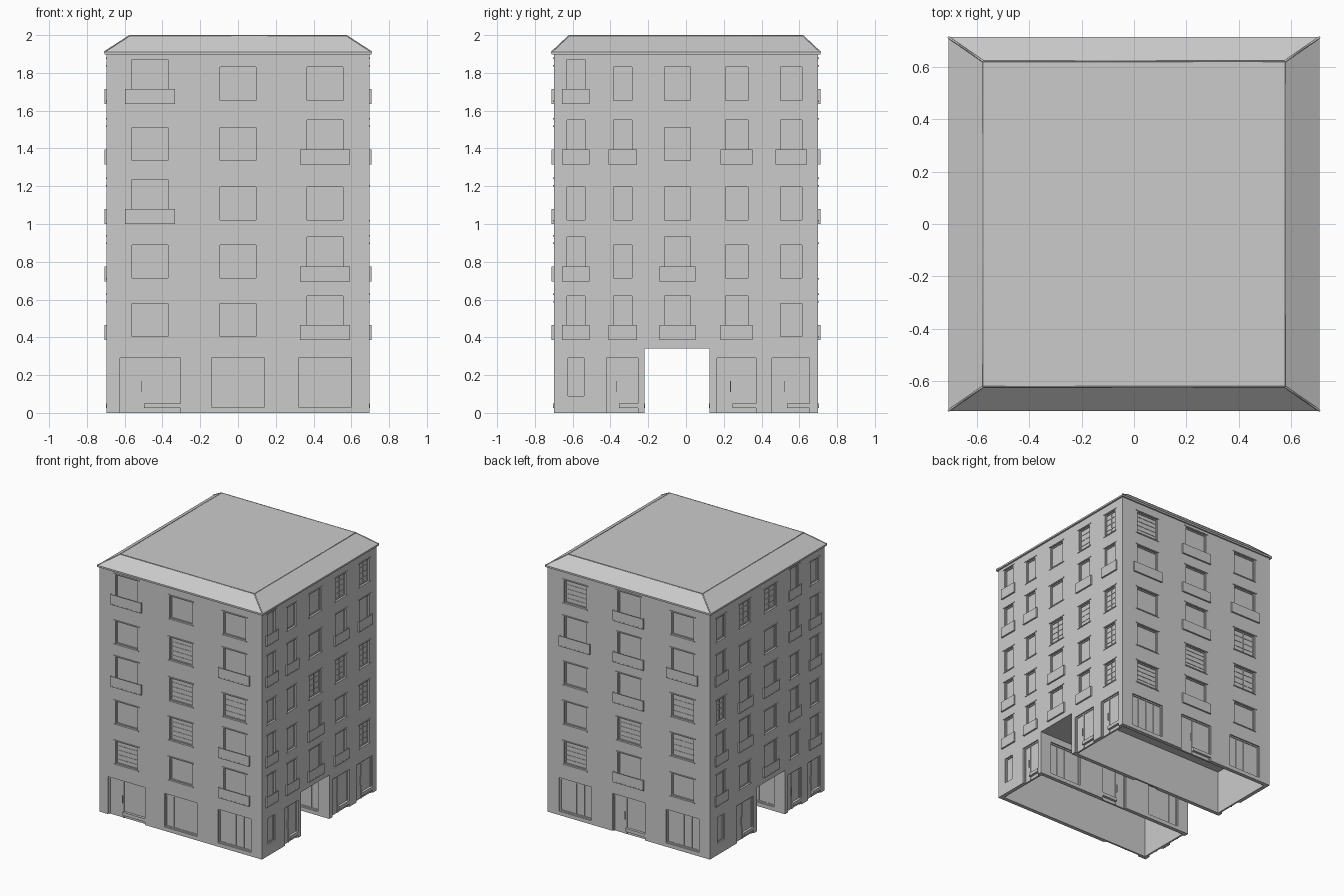
import bpy, bmesh
from mathutils import Vector

if "Cube" in bpy.data.objects:
    bpy.data.objects.remove(bpy.data.objects["Cube"])

X, Y, EAVE = 0.695, 0.70, 1.90
PY0, PY1, PZ = -0.22, 0.125, 0.34          # passage through the ground floor
REC = 0.016                                # depth of recesses

# wall planes: (normal axis, outward sign, offset)
SIDES = {'front': (1, -1, -Y), 'back': (1, 1, Y), 'right': (0, 1, X), 'left': (0, -1, -X),
         'pass_a': (1, 1, PY0), 'pass_b': (1, -1, PY1)}
parts = {}


def box(part, lo, hi):
    parts.setdefault(part, []).append((Vector(lo), Vector(hi)))


def wall_box(part, side, u0, u1, z0, z1, d0, d1):
    axis, sign, off = SIDES[side]
    a, b = sorted((off + sign * d0, off + sign * d1))
    if axis == 1:
        box(part, (u0, a, z0), (u1, b, z1))
    else:
        box(part, (a, u0, z0), (b, u1, z1))


def build(name, boxes):
    bm = bmesh.new()
    for lo, hi in boxes:
        c, s = (lo + hi) / 2, hi - lo
        for v in bmesh.ops.create_cube(bm, size=1)['verts']:
            v.co = Vector(v.co[i] * s[i] + c[i] for i in range(3))
    me = bpy.data.meshes.new(name)
    bm.to_mesh(me)
    bm.free()
    ob = bpy.data.objects.new(name, me)
    bpy.context.collection.objects.link(ob)
    return ob


def cut(ob, name):
    cutter = build(name, parts.pop(name))
    cutter.hide_render = True
    m = ob.modifiers.new('cut', 'BOOLEAN')
    m.operation, m.solver, m.object = 'DIFFERENCE', 'EXACT', cutter
    bpy.context.view_layer.objects.active = ob
    bpy.ops.object.modifier_apply(modifier=m.name)
    bpy.data.objects.remove(cutter)


def opening(side, u0, u1, z0, z1, part, t=0.008):
    """Recess in the wall with a thin frame inside it."""
    wall_box('openings', side, u0, u1, z0 if z0 > 0 else -0.05, z1, -REC, 0.02)
    b, f = -REC - 0.002, -REC + 0.006
    wall_box(part, side, u0, u0 + t, z0, z1, b, f)
    wall_box(part, side, u1 - t, u1, z0, z1, b, f)
    wall_box(part, side, u0 + t, u1 - t, z1 - t, z1, b, f)
    if z0 > 0:
        wall_box(part, side, u0 + t, u1 - t, z0, z0 + t, b, f)


def bars(part, side, u0, u1, z0, z1, nv, nh, t=0.005):
    """Evenly spaced glazing bars."""
    b, f = -REC - 0.002, -REC + 0.004
    for i in range(1, nv + 1):
        u = u0 + (u1 - u0) * i / (nv + 1)
        wall_box(part, side, u - t / 2, u + t / 2, z0, z1, b, f)
    for i in range(1, nh + 1):
        z = z0 + (z1 - z0) * i / (nh + 1)
        wall_box(part, side, u0, u1, z - t / 2, z + t / 2, b, f - 0.001)


def window(side, u, w, row, kind):
    u0, u1 = u - w / 2, u + w / 2
    z0 = (0.405, 0.715, 1.02, 1.335, 1.655)[row]
    z1 = z0 + 0.175
    if kind == 'B':
        # shallow balcony in front of a taller opening
        z0 -= 0.02
        z1 = z0 + 0.235
        e = 0.037 if w > 0.15 else 0.025
        a, b, t = u0 - e, u1 + e, z0 + 0.08
        wall_box('balconies', side, a, b, z0, z0 + 0.008, -0.002, 0.013)
        wall_box('balconies', side, a, b, z0 + 0.008, t, 0.008, 0.012)
        for s in (a, b - 0.008):
            wall_box('balconies', side, s, s + 0.008, z0 + 0.008, t, -0.002, 0.008)
        z0 += 0.008
    else:
        wall_box('sills_and_lintels', side, u0 - 0.012, u1 + 0.012, z0 - 0.008, z0, -0.002, 0.005)
    wall_box('sills_and_lintels', side, u0 - 0.015, u1 + 0.015, z1 + 0.004, z1 + 0.011, -0.002, 0.005)
    opening(side, u0, u1, z0, z1, 'window_frames')
    if kind == 'G':
        bars('glazing_bars', side, u0, u1, z0, z1, 0, 4, 0.004)
    elif kind == 'F':
        bars('glazing_bars', side, u0, u1, z0, z1, 1, 3)


def shop(side, u0, u1, n=3):
    opening(side, u0, u1, 0.03, 0.29, 'shop_frames', 0.01)
    bars('shop_frames', side, u0, u1, 0.03, 0.29, n, 0, 0.008)


def door(side, u0, u1, flip=False):
    """Doorway: leaf with handle on one side, panel over a low step on the other."""
    opening(side, u0, u1, 0, 0.29, 'door_frames', 0.01)
    m = u0 + (u1 - u0) * 0.4
    s0, s1 = (u0, u0 + u1 - m) if flip else (m, u1)
    k = s1 if flip else s0
    wall_box('door_steps', side, s0, s1, 0.025, 0.05, -REC - 0.002, 0.003)
    wall_box('door_frames', side, k - 0.004, k + 0.004, 0, 0.28, -REC - 0.002, -REC + 0.005)
    h = k + (0.012 if flip else -0.012)
    wall_box('door_handles', side, h - 0.002, h + 0.002, 0.11, 0.17, -REC - 0.002, -REC + 0.008)


# upper floors: columns as (centre, width, kinds from bottom to top)
# P plain, B balcony, G horizontal bars, F paned
LAYOUT = {
    'front': [(-0.465, 0.19, 'GPBPB'), (0, 0.19, 'PGGGP'), (0.46, 0.19, 'BBFBP')],
    'back': [(0.46, 0.19, 'GPPBG'), (0, 0.19, 'BGBBB'), (-0.46, 0.19, 'PFFBP')],
    'right': [(-0.583, 0.095, 'BBPBB'), (-0.335, 0.10, 'BPPBP'), (-0.045, 0.14, 'BBFPP'),
              (0.268, 0.12, 'BPFBF'), (0.557, 0.115, 'FFFBF')],
    'left': [(0.565, 0.10, 'BBFBP'), (0.27, 0.12, 'PBBPF'), (-0.045, 0.14, 'BPBPF'),
             (-0.335, 0.10, 'PBPBB'), (-0.583, 0.095, 'BPBBP')],
}
for side, columns in LAYOUT.items():
    for u, w, kinds in columns:
        for row, kind in enumerate(kinds):
            window(side, u, w, row, kind)

# ground floor
door('front', -0.625, -0.305)
shop('front', -0.14, 0.14)
shop('front', 0.32, 0.60)
shop('back', 0.32, 0.60)
door('back', -0.14, 0.14, True)
shop('back', -0.60, -0.32)
opening('right', -0.625, -0.54, 0.09, 0.29, 'window_frames')
door('right', -0.42, -0.255)
door('right', 0.165, 0.37)
door('right', 0.455, 0.655)
opening('left', 0.52, 0.605, 0.09, 0.29, 'window_frames')
door('left', 0.165, 0.37, True)
door('left', -0.42, -0.255, True)
door('left', -0.655, -0.50, True)
for side in ('pass_a', 'pass_b'):
    shop(side, 0.32, 0.60)
    door(side, -0.11, 0.11)
    shop(side, -0.60, -0.32)

# body: passage and hollow ground floor cut out first, then the openings
T = 0.03
box('voids', (-1, PY0, -0.1), (1, PY1, PZ))
box('voids', (-X + T, -Y + T, -0.1), (X - T, PY0 - T, PZ))
box('voids', (-X + T, PY1 + T, -0.1), (X - T, Y - T, PZ))
body = build('building_walls', [(Vector((-X, -Y, 0)), Vector((X, Y, EAVE)))])
cut(body, 'voids')
cut(body, 'openings')

# small parts, one object per kind
for name, boxes in parts.items():
    build(name, boxes)

# roof: fascia, sloped edge and flat top
RINGS = [(0.708, 0.712, 1.897), (0.708, 0.712, 1.91), (0.575, 0.62, 1.997)]
bm = bmesh.new()
loops = [[bm.verts.new((sx * x, sy * y, z)) for sx, sy in ((-1, -1), (1, -1), (1, 1), (-1, 1))]
         for x, y, z in RINGS]
for a, b in zip(loops, loops[1:]):
    for i in range(4):
        j = (i + 1) % 4
        bm.faces.new((a[i], a[j], b[j], b[i]))
bm.faces.new(loops[0][::-1])
bm.faces.new(loops[-1])
me = bpy.data.meshes.new('roof')
bm.to_mesh(me)
bm.free()
bpy.context.collection.objects.link(bpy.data.objects.new('roof', me))

# thin caps along the hips and round the flat top
cu = bpy.data.curves.new('roof_ridge_caps', 'CURVE')
cu.dimensions, cu.bevel_depth, cu.bevel_resolution = '3D', 0.004, 0
(ex, ey, ez), (tx, ty, tz) = RINGS[1], RINGS[2]
corners = ((-1, -1), (1, -1), (1, 1), (-1, 1))
lines = [[(a * ex, b * ey, ez), (a * tx, b * ty, tz - 0.001)] for a, b in corners]
lines.append([(a * tx, b * ty, tz - 0.001) for a, b in corners])
for line in lines:
    sp = cu.splines.new('POLY')
    sp.points.add(len(line) - 1)
    for p, co in zip(sp.points, line):
        p.co = (*co, 1)
    sp.use_cyclic_u = len(line) == 4
bpy.context.collection.objects.link(bpy.data.objects.new('roof_ridge_caps', cu))
